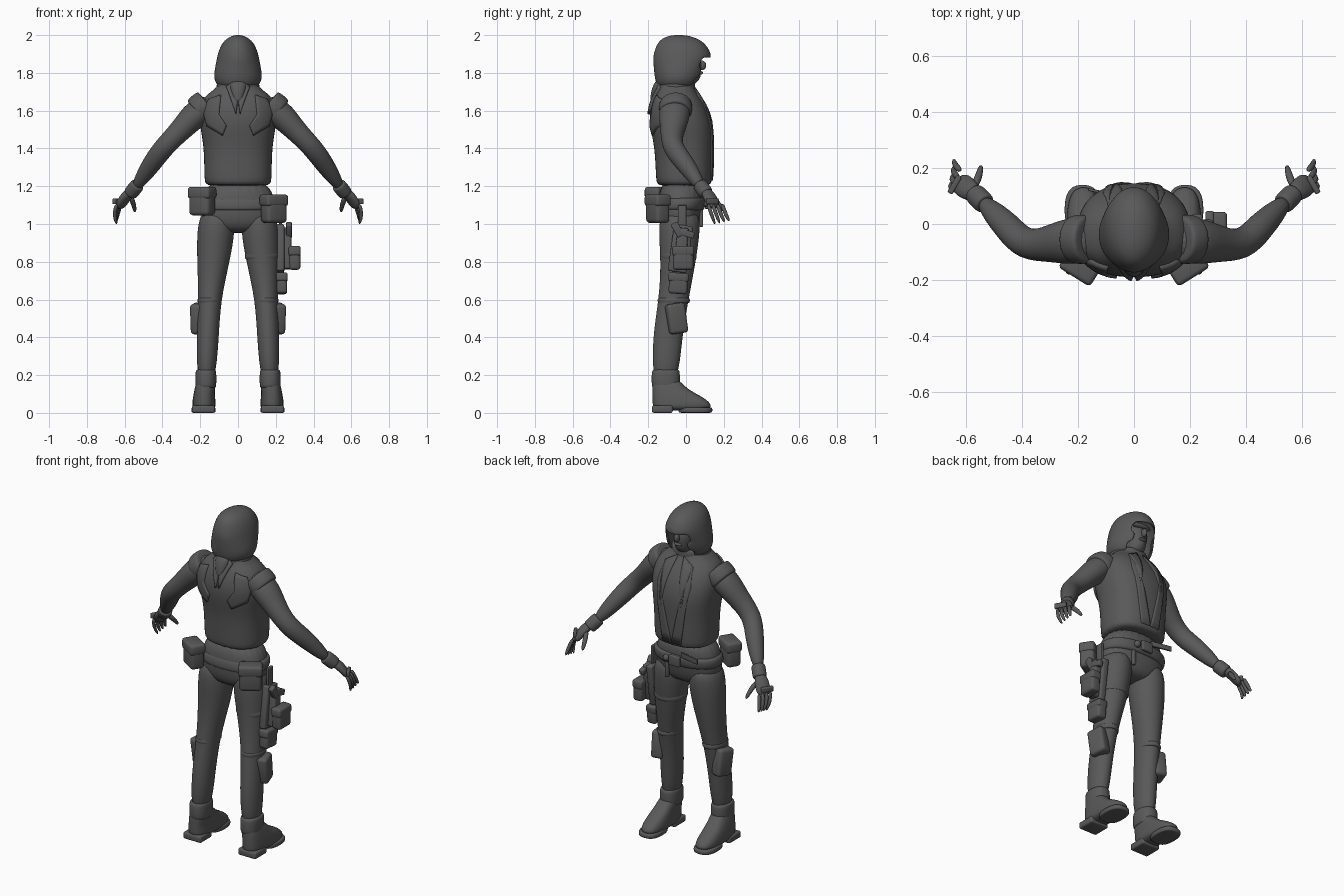
import bpy, bmesh, math
from mathutils import Vector, Matrix
from mathutils.bvhtree import BVHTree

cube = bpy.data.objects.get("Cube")
if cube:
    bpy.data.objects.remove(cube, do_unlink=True)

grey = bpy.data.materials.new("dark grey")
grey.use_nodes = True
grey.diffuse_color = (.1, .1, .1, 1)
grey.node_tree.nodes["Principled BSDF"].inputs["Base Color"].default_value = grey.diffuse_color
SIDES = {"left": -1, "right": 1}


def finish(name, bm, subsurf=0, thickness=0, angle=50):
    bmesh.ops.recalc_face_normals(bm, faces=bm.faces)
    mesh = bpy.data.meshes.new(name)
    bm.to_mesh(mesh)
    bm.free()
    obj = bpy.data.objects.new(name, mesh)
    bpy.context.collection.objects.link(obj)
    mesh.materials.append(grey)
    bpy.ops.object.select_all(action="DESELECT")
    obj.select_set(True)
    bpy.context.view_layer.objects.active = obj
    bpy.ops.object.shade_smooth_by_angle(angle=math.radians(angle))
    if thickness:
        mod = obj.modifiers.new("thickness", "SOLIDIFY")
        mod.thickness, mod.offset = thickness, 0
    if subsurf:
        mod = obj.modifiers.new("smooth", "SUBSURF")
        mod.levels = mod.render_levels = subsurf
    return obj


def loft(name, stations, s=1, sides=16, power=2, along=False, keep=None, thickness=0):
    """Skin over rings (x, y, z, radius[, second radius]); along = rings square to the path."""
    bm = bmesh.new()
    centres = [Vector((st[0] * s, st[1], st[2])) for st in stations]
    rings = []
    for i, st in enumerate(stations):
        a, b = Vector((1, 0, 0)), Vector((0, 1, 0))
        if along:
            path = centres[min(i + 1, len(centres) - 1)] - centres[max(i - 1, 0)]
            a = Vector((-path.y * s, path.x * s, 0)).normalized()
            b = path.cross(a).normalized()
        ring = []
        for k in range(sides):
            turn = math.tau * k / sides
            c, d = (math.copysign(abs(v) ** (2 / power), v) for v in (math.cos(turn), math.sin(turn)))
            ring.append(bm.verts.new(centres[i] + a * c * st[3] + b * d * st[-1]))
        rings.append(ring)
    for low, high in zip(rings, rings[1:]):
        for k in range(sides):
            bm.faces.new((low[k], low[k - 1], high[k - 1], high[k]))
    bm.faces.new(rings[-1])
    if keep:
        drop = [f for f in bm.faces if not keep(f.calc_center_median())]
        bmesh.ops.delete(bm, geom=drop, context="FACES")
    else:
        bm.faces.new(rings[0])
    return finish(name, bm, 2 if sides > 8 else 1, thickness, angle=180)


def band(name, start, end, rx, ry, **options):
    """Closed collar with tucked-in ends."""
    start, end = Vector(start), Vector(end)
    steps = ((0, .85), (.05, 1), (.95, 1), (1, .85))
    return loft(name, [(*start.lerp(end, t), rx * r, ry * r) for t, r in steps], **options)


def box(name, loc, size, turn=0, tilt=0, s=1):
    bm = bmesh.new()
    bmesh.ops.create_cube(bm, size=1, matrix=Matrix.Diagonal((*size, 1)))
    bmesh.ops.bevel(bm, geom=bm.edges[:], offset=min(size) / 4, segments=3, affect="EDGES", profile=.5)
    rot = Matrix.Rotation(math.radians(turn * s), 4, "Z") @ Matrix.Rotation(math.radians(tilt), 4, "X")
    bm.transform(Matrix.Translation((loc[0] * s, loc[1], loc[2])) @ rot)
    return finish(name, bm)


def pouch(name, loc, size, **options):
    """Rounded box with a wider lid over its top."""
    width, depth, height = size
    box(name, loc, size, **options)
    lid = (loc[0], loc[1], loc[2] + height * .3)
    box(name + "_flap", lid, (width * 1.07, depth * 1.08, height * .42), **options)


def ball(name, loc, size):
    bm = bmesh.new()
    bmesh.ops.create_uvsphere(bm, u_segments=20, v_segments=12, radius=1)
    bm.transform(Matrix.Translation(loc) @ Matrix.Diagonal((*size, 1)))
    return finish(name, bm, angle=180)


def drape(name, tree, outline, face, s, thickness):
    """Flat (x, z) outline laid on the torso, on its +y or -y face."""
    bm = bmesh.new()
    bm.faces.new([bm.verts.new((x * s, face, z)) for x, z in outline])
    bmesh.ops.triangulate(bm, faces=bm.faces[:])
    bmesh.ops.subdivide_edges(bm, edges=bm.edges[:], cuts=4, use_grid_fill=True)
    for v in bm.verts:
        hit = tree.ray_cast(v.co, Vector((0, -face, 0)))[0]
        v.co = hit or tree.find_nearest(v.co)[0]
    return finish(name, bm, thickness=thickness)


# Torso, hips and belt
vest = loft("vest", [(0, -.01, 1.2, .17, .14), (0, -.01, 1.22, .18, .15), (0, -.01, 1.4, .18, .155),
                     (0, -.02, 1.5, .2, .17), (0, -.035, 1.6, .21, .16), (0, -.045, 1.68, .18, .12),
                     (0, -.05, 1.72, .11, .09), (0, -.05, 1.78, .08)], sides=24, power=2.4)
loft("hips", [(0, -.03, .95, .1, .07), (0, -.035, 1, .2, .11), (0, -.03, 1.1, .2, .12),
              (0, -.02, 1.24, .17, .12)], sides=24, power=2.3)
band("belt", (0, -.03, 1.07), (0, -.02, 1.14), .21, .13, sides=24, power=2.3)
box("belt_buckle", (0, .11, 1.11), (.07, .02, .06))
ball("buckle_disc", (.06, .1, 1.11), (.02, .02, .02))
box("belt_tail", (-.1, .11, 1.15), (.13, .01, .03), turn=-12)
box("hanging_clip", (.07, .08, 1.03), (.02, .02, .09))

# Panels lying on the vest
bpy.context.view_layer.update()
tree = BVHTree.FromObject(vest, bpy.context.evaluated_depsgraph_get())
for side, s in SIDES.items():
    blade = [(.09, 1.68), (.15, 1.66), (.18, 1.6), (.16, 1.52), (.08, 1.47), (.06, 1.52), (.1, 1.58)]
    drape(side + "_shoulder_blade_patch", tree, blade, -1, s, .022)
    lapel = [(.02, 1.72), (.09, 1.68), (.11, 1.58), (.06, 1.23), (0, 1.23), (.06, 1.5)]
    drape(side + "_vest_lapel", tree, lapel, 1, s, .014)
    drape(side + "_back_strap", tree, [(.02, 1.76), (.06, 1.72), (.01, 1.58), (0, 1.66)], -1, s, .03)
loft("hood_tail", [(0, -.13, 1.77, .05, .03), (0, -.16, 1.7, .04, .03), (0, -.18, 1.62, .01)])

# Head and hood
loft("head", [(0, -.03, 1.72, .06), (0, 0, 1.77, .05, .08), (0, 0, 1.8, .06, .08),
              (0, -.01, 1.87, .08, .1), (0, -.03, 1.96, .05)])
ball("nose", (0, .085, 1.84), (.014, .022, .025))
ball("lips", (0, .075, 1.8), (.025, .015, .01))
ball("brow", (0, .065, 1.885), (.06, .025, .015))
loft("hood", [(0, -.045, 1.73, .1), (0, -.04, 1.77, .125, .12), (0, -.03, 1.83, .115, .135),
              (0, -.02, 1.88, .105, .15), (0, -.02, 1.92, .095, .14), (0, -.03, 1.97, .07, .11),
              (0, -.04, 1.995, .02, .04)], sides=24, thickness=.014,
     keep=lambda c: c.y < 0 or abs(c.x) > .07 or c.z > 1.88)
band("hood_collar", (0, -.05, 1.69), (0, -.05, 1.76), .115, .1, sides=24)

for side, s in SIDES.items():
    # Arm and gloved hand
    loft(side + "_arm", [(.13, -.055, 1.64, .07, .06), (.22, -.06, 1.59, .09, .08), (.3, -.07, 1.5, .066, .06),
                         (.39, -.08, 1.41, .056), (.45, -.01, 1.33, .055), (.55, .09, 1.18, .03)],
         s, along=True)
    band(side + "_sleeve_band", (.16, -.055, 1.64), (.22, -.055, 1.59), .09, .085, s=s, along=True)
    band(side + "_glove_cuff", (.53, .07, 1.21), (.57, .11, 1.16), .04, .04, s=s, along=True)
    loft(side + "_palm", [(.56, .1, 1.18, .03), (.6, .13, 1.14, .045, .025), (.63, .155, 1.08, .04, .02)],
         s, sides=12, along=True)
    for i, finger in enumerate(("little", "ring", "middle", "index")):
        knuckle = Vector((.64 - .007 * i, .115 + .025 * i, 1.11))
        middle = knuckle + Vector((.02, .02, -.06))
        tip = middle + Vector((.008 * i - .02, .02, .006 * i - .055))
        loft(f"{side}_{finger}_finger", [(*knuckle, .013), (*middle, .012), (*tip, .008)],
             s, sides=8, along=True)
    loft(side + "_thumb", [(.57, .13, 1.15, .016), (.55, .18, 1.1, .015), (.545, .21, 1.06, .008)],
         s, sides=8, along=True)
    box(side + "_knuckle_guard", (.64, .14, 1.12), (.02, .07, .03), turn=30, s=s)

    # Leg, boot and pads
    loft(side + "_leg", [(.11, -.03, 1.08, .08, .1), (.115, -.035, .98, .106, .115), (.13, -.04, .8, .088, .094),
                         (.15, -.065, .6, .06, .08), (.16, -.1, .4, .06, .08), (.17, -.11, .14, .05, .07)], s)
    band(side + "_boot_shaft", (.17, -.107, .23), (.17, -.107, .13), .057, .077, s=s, power=2.3)
    loft(side + "_boot", [(.18, -.02, .01, .06, .155), (.18, -.02, .05, .064, .16), (.18, -.05, .09, .058, .13),
                          (.175, -.09, .13, .055, .09), (.17, -.11, .19, .045, .065)], s, power=2.7)
    band(side + "_boot_sole", (.183, .05, 0), (.183, .05, .03), .066, .092, s=s, power=2.6)
    box(side + "_boot_heel", (.183, -.125, .02), (.12, .11, .04), s=s)
    box(side + "_knee_pad", (.21, -.05, .5), (.07, .1, .16), turn=15, tilt=8, s=s)
    band(side + "_knee_strap", (.15, -.065, .58), (.15, -.065, .61), .066, .088, s=s)
    pouch(side + "_belt_pouch", (.19, -.15, 1.1 + .02 * -s), (.125, .085, .15), turn=32, s=s)

# Thigh rig on one side
band("thigh_strap", (.128, -.04, .81), (.128, -.04, .85), .095, .1)
box("holster_plate", (.225, -.03, .87), (.04, .1, .25), tilt=-8)
box("holster_body", (.26, -.025, .87), (.045, .06, .22), tilt=-6)
box("gun_grip", (.27, -.045, .97), (.03, .04, .08), tilt=30)
box("gun_slide", (.27, 0, .95), (.03, .09, .035), tilt=-15)
box("holster_hanger", (.225, -.02, 1.02), (.016, .045, .16))
pouch("thigh_pouch", (.3, -.015, .82), (.06, .108, .125))
pouch("lower_pouch", (.23, -.04, .685), (.06, .1, .11), tilt=-4)
